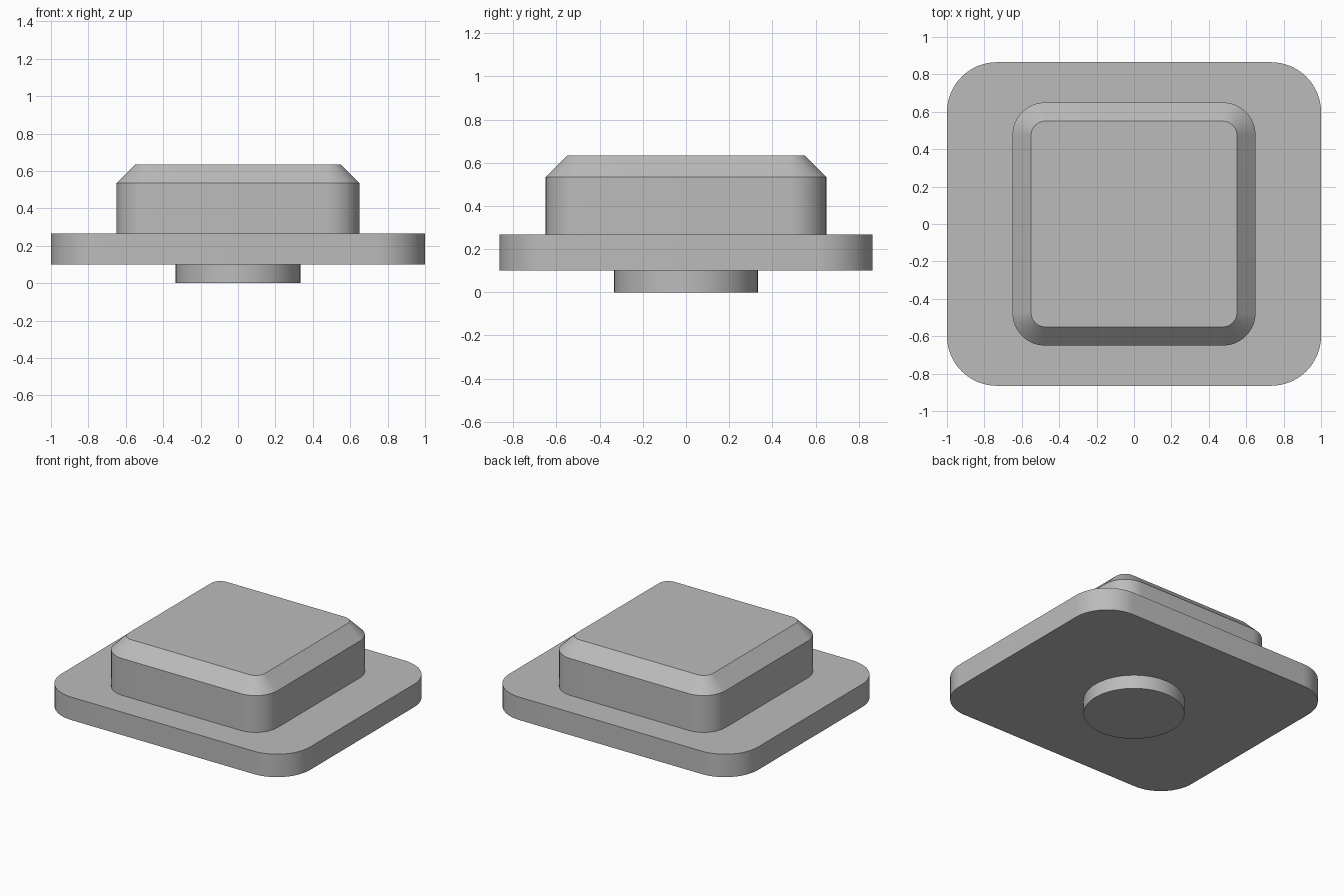
import bpy
import bmesh
from math import cos, sin, pi, radians

cube = bpy.data.objects.get("Cube")
if cube:
    bpy.data.objects.remove(cube, do_unlink=True)

grey = bpy.data.materials.new("mid grey")
grey.use_nodes = True
colour = (0.5, 0.5, 0.5, 1)
grey.diffuse_color = colour
grey.node_tree.nodes["Principled BSDF"].inputs["Base Color"].default_value = colour


def rounded_outline(half_x, half_y, radius, steps=16):
    """Corner arcs of a rounded rectangle, counter-clockwise."""
    points = []
    for i, (sx, sy) in enumerate([(1, 1), (-1, 1), (-1, -1), (1, -1)]):
        for s in range(steps + 1):
            a = (i + s / steps) * pi / 2
            points.append((sx * (half_x - radius) + radius * cos(a),
                           sy * (half_y - radius) + radius * sin(a)))
    return points


def circle_outline(radius, steps=64):
    return [(radius * cos(2 * pi * i / steps), radius * sin(2 * pi * i / steps))
            for i in range(steps)]


def loft(name, sections):
    """Closed solid through stacked (outline, height) sections."""
    bm = bmesh.new()
    rings = [[bm.verts.new((x, y, z)) for x, y in outline] for outline, z in sections]
    bm.faces.new(rings[0][::-1])
    bm.faces.new(rings[-1])
    for low, high in zip(rings, rings[1:]):
        for i in range(len(low)):
            j = (i + 1) % len(low)
            bm.faces.new((low[i], low[j], high[j], high[i]))
    mesh = bpy.data.meshes.new(name)
    bm.to_mesh(mesh)
    bm.free()
    mesh.materials.append(grey)
    obj = bpy.data.objects.new(name, mesh)
    bpy.context.collection.objects.link(obj)
    bpy.ops.object.select_all(action='DESELECT')
    obj.select_set(True)
    bpy.context.view_layer.objects.active = obj
    bpy.ops.object.shade_smooth_by_angle(angle=radians(30))
    return obj


# Round boss underneath
boss = circle_outline(0.333)
loft("bottom_boss", [(boss, 0), (boss, 0.1)])

# Wide plate with rounded corners
plate = rounded_outline(1, 0.865, 0.267)
loft("base_plate", [(plate, 0.1), (plate, 0.267)])

# Raised block with a chamfered top edge
block = rounded_outline(0.65, 0.65, 0.175)
block_top = rounded_outline(0.55, 0.55, 0.075)
loft("raised_block", [(block, 0.267), (block, 0.535), (block_top, 0.635)])
